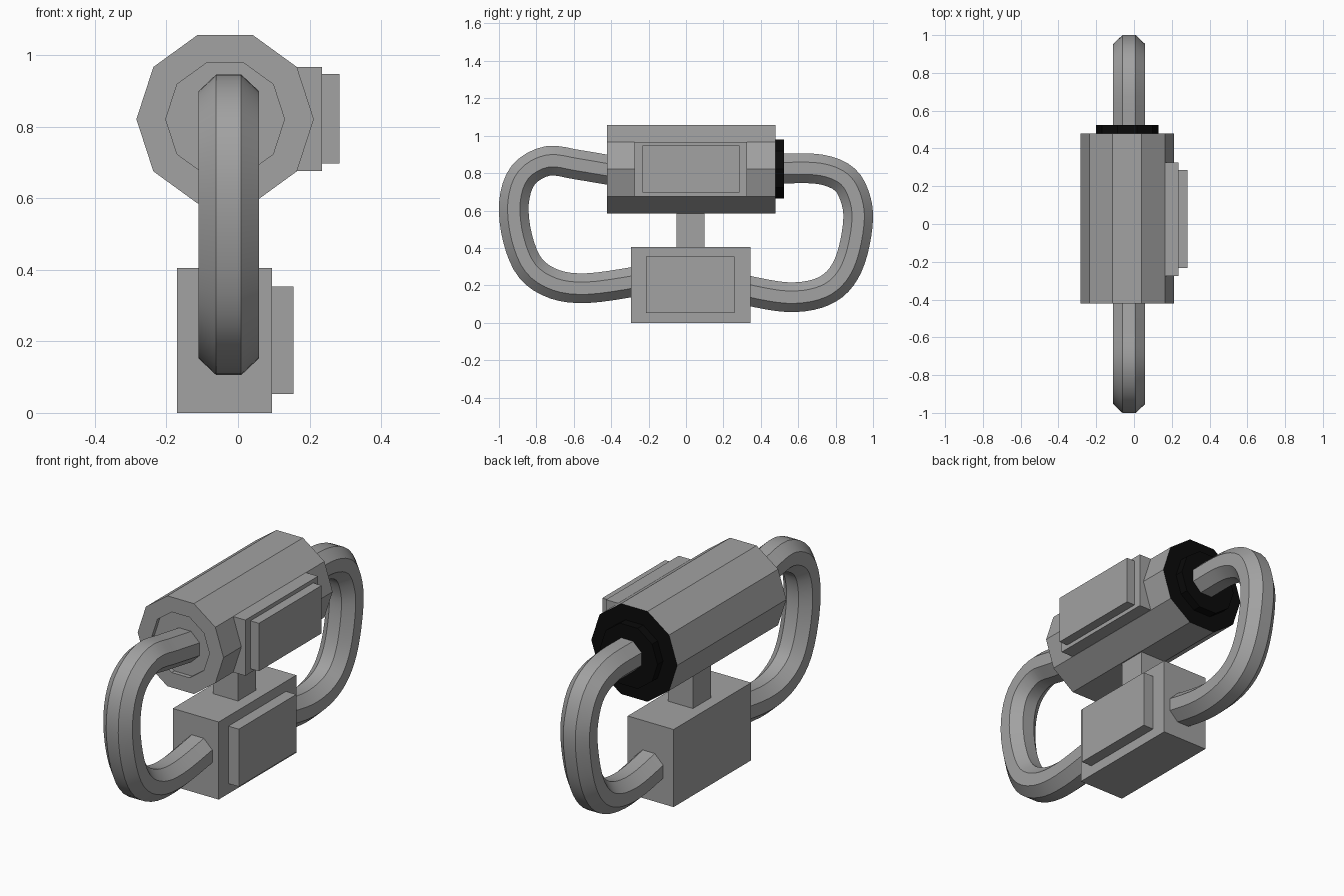
import bpy, bmesh, math
from mathutils import Vector

if "Cube" in bpy.data.objects:
    bpy.data.objects.remove(bpy.data.objects["Cube"], do_unlink=True)


def material(name, value):
    m = bpy.data.materials.new(name)
    m.use_nodes = True
    colour = (value, value, value, 1)
    m.diffuse_color = colour
    m.node_tree.nodes["Principled BSDF"].inputs["Base Color"].default_value = colour
    return m


GREY = material("mid grey", 0.36)
BLACK = material("black", 0.003)


def finish(name, bm, mats=(GREY,)):
    bmesh.ops.recalc_face_normals(bm, faces=bm.faces)
    mesh = bpy.data.meshes.new(name)
    bm.to_mesh(mesh)
    bm.free()
    for m in mats:
        mesh.materials.append(m)
    obj = bpy.data.objects.new(name, mesh)
    bpy.context.collection.objects.link(obj)
    return obj


def box(name, x, y, z):
    bm = bmesh.new()
    bmesh.ops.create_cube(bm, size=1)
    for v in bm.verts:
        v.co = [(a + b) / 2 + c * (b - a) for (a, b), c in zip((x, y, z), v.co)]
    return finish(name, bm)


def skin(bm, rings):
    # Join successive rings of vertices and cap both ends
    n = len(rings[0])
    for a, b in zip(rings, rings[1:]):
        for i in range(n):
            j = (i + 1) % n
            bm.faces.new((a[i], a[j], b[j], b[i]))
    bm.faces.new(rings[0])
    bm.faces.new(rings[-1])


# Ten-sided barrel: shallow recess in front, raised black cap behind
def barrel(profile, sides=10):
    bm = bmesh.new()
    rings = []
    for y, r in profile:
        angles = [math.tau * i / sides for i in range(sides)]
        rings.append([bm.verts.new((-0.036 + r * math.cos(a), y, 0.821 + r * math.sin(a)))
                      for a in angles])
    skin(bm, rings)
    for f in bm.faces:
        f.material_index = int(f.calc_center_median().y > 0.47)
    return finish("barrel", bm, (GREY, BLACK))


barrel([(-0.4, 0.166), (-0.422, 0.166), (-0.422, 0.248),
        (0.478, 0.248), (0.478, 0.166), (0.523, 0.166)])


# Eight-sided bent tubes swept along a smoothed path in the side plane
def tube(name, path, steps=4, sides=8):
    pts = [Vector(p) for p in path]
    ext = [2 * pts[0] - pts[1]] + pts + [2 * pts[-1] - pts[-2]]
    line = []
    for a, b, c, d in zip(ext, ext[1:], ext[2:], ext[3:]):
        for s in range(steps):
            t = s / steps
            line.append(0.5 * (2 * b + (c - a) * t + (2 * a - 5 * b + 4 * c - d) * t * t
                               + (3 * b - a - 3 * c + d) * t ** 3))
    line.append(pts[-1])
    bm = bmesh.new()
    rings = []
    for i, p in enumerate(line):
        along = (line[min(i + 1, len(line) - 1)] - line[max(i - 1, 0)]).normalized()
        normal = Vector((-along.y, along.x))
        ring = []
        for k in range(sides):
            a = math.tau * (k + 0.5) / sides
            q = p + normal * 0.086 * math.sin(a)
            ring.append(bm.verts.new((-0.026 + 0.091 * math.cos(a), q.x, q.y)))
        rings.append(ring)
    skin(bm, rings)
    obj = finish(name, bm)
    bpy.ops.object.select_all(action="DESELECT")
    obj.select_set(True)
    bpy.context.view_layer.objects.active = obj
    bpy.ops.object.shade_smooth_by_angle(angle=math.radians(30))


tube("front_tube", [(-0.3, 0.8), (-0.43, 0.82), (-0.58, 0.845), (-0.74, 0.865),
                    (-0.87, 0.79), (-0.92, 0.64), (-0.9, 0.45), (-0.83, 0.29),
                    (-0.7, 0.205), (-0.53, 0.185), (-0.29, 0.217), (-0.2, 0.24)])
tube("back_tube", [(0.4, 0.825), (0.53, 0.825), (0.72, 0.82), (0.85, 0.765),
                   (0.91, 0.65), (0.918, 0.52), (0.88, 0.34), (0.81, 0.22),
                   (0.7, 0.155), (0.54, 0.137), (0.34, 0.17), (0.25, 0.2)])

# Lower block, its side plate and the post carrying the barrel
box("lower_block", (-0.17, 0.095), (-0.295, 0.345), (0, 0.405))
box("lower_plate", (0.09, 0.155), (-0.215, 0.26), (0.053, 0.353))
box("post", (-0.11, 0.035), (-0.05, 0.1), (0.4, 0.62))

# Stepped side plates on the barrel
box("upper_plate_base", (0.1, 0.235), (-0.275, 0.325), (0.676, 0.967))
box("upper_plate_cover", (0.23, 0.284), (-0.233, 0.285), (0.697, 0.947))
